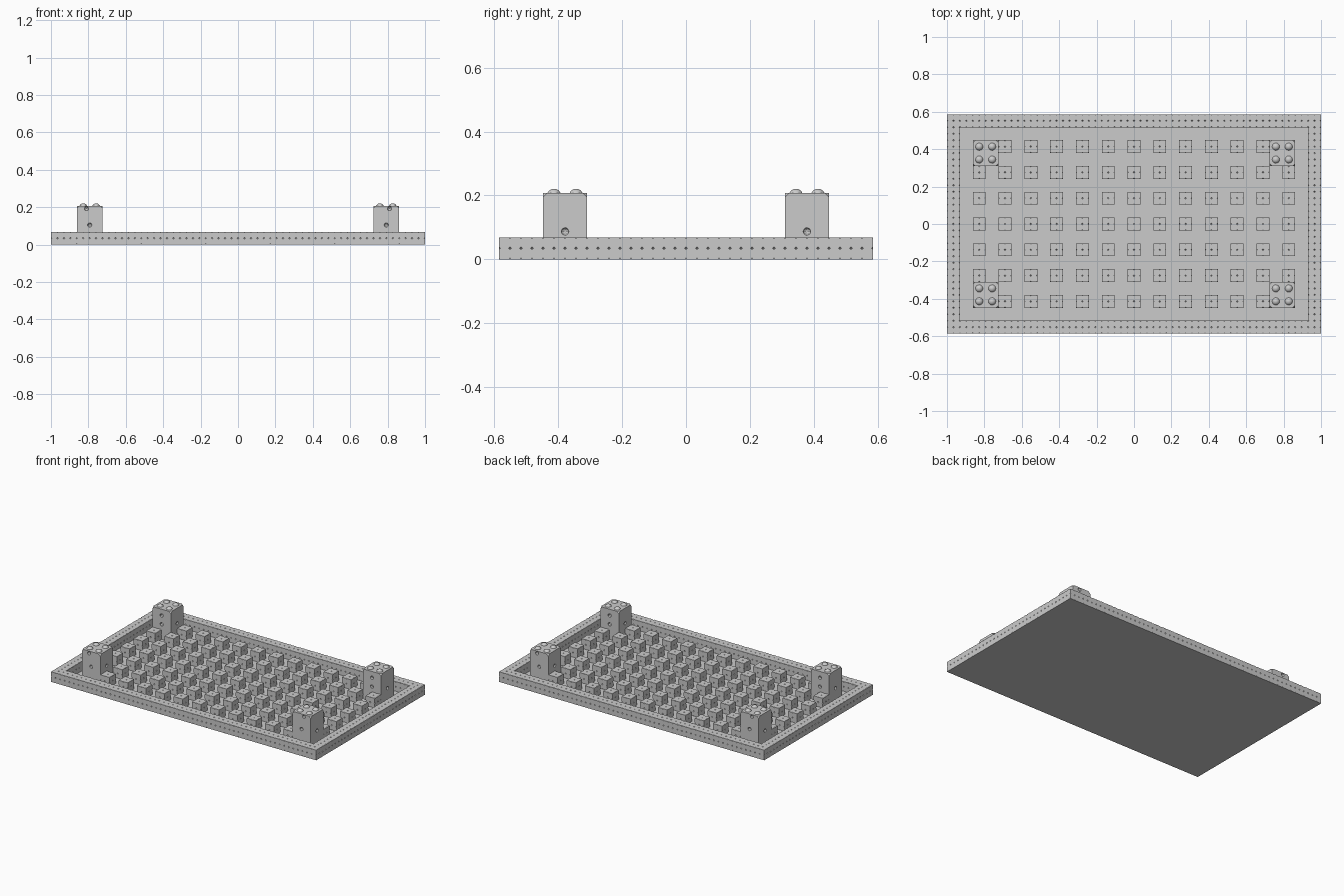
import bpy, bmesh
from mathutils import Matrix, Vector

if "Cube" in bpy.data.objects:
    bpy.data.objects.remove(bpy.data.objects["Cube"])

U = 2 / 58            # edge of one small block
NX, NY = 58, 34       # plate size in small blocks
HX, HY = 1.0, NY * U / 2


def finish(name, bm):
    bmesh.ops.recalc_face_normals(bm, faces=bm.faces)
    me = bpy.data.meshes.new(name)
    bm.to_mesh(me)
    bm.free()
    ob = bpy.data.objects.new(name, me)
    bpy.context.collection.objects.link(ob)
    return ob


def add_box(bm, lo, hi):
    lo, hi = Vector(lo), Vector(hi)
    m = Matrix.Translation((lo + hi) / 2) @ Matrix.Diagonal((*(hi - lo), 1))
    return bmesh.ops.create_cube(bm, size=1, matrix=m)["verts"]


def clip_corners(bm, verts, size):
    bmesh.ops.bevel(bm, geom=verts, offset=size, segments=1,
                    affect='VERTICES', profile=0.5)


def blocks(name, cells):
    bm = bmesh.new()
    for i, j in cells:
        for k in range(2):
            x, y, z = i * U - HX, j * U - HY, k * U
            add_box(bm, (x, y, z), (x + U, y + U, z + U))
    clip_corners(bm, bm.verts[:], 0.005)
    return finish(name, bm)


# thin floor slab
bm = bmesh.new()
add_box(bm, (-HX, -HY, 0), (HX, HY, 0.003))
finish("floor_slab", bm)

# rim wall, two blocks thick and two high
blocks("rim_wall", [(i, j) for i in range(NX) for j in range(NY)
                    if i < 2 or i >= NX - 2 or j < 2 or j >= NY - 2])

# grid of floor posts, 2 x 2 x 2 blocks each, leaving room for the towers
posts = []
for a in range(13):
    for b in range(7):
        if a in (0, 12) and b in (0, 6):
            continue
        i, j = 4 + 4 * a, 4 + 4 * b
        posts += [(i + p, j + q) for p in (0, 1) for q in (0, 1)]
blocks("floor_posts", posts)

# corner tower with clipped corners
CX, CY, R, H = 0.793, -0.379, 0.069, 0.208
bm = bmesh.new()
clip_corners(bm, add_box(bm, (CX - R, CY - R, 0), (CX + R, CY + R, H)), 0.014)
tower = finish("corner_tower", bm)

# round dents in the tower sides
bm = bmesh.new()
for p in [(CX, CY - R, 0.105), (CX + 0.017, CY - R, 0.193),
          (CX + R, CY, 0.087), (CX - R, CY, 0.105), (CX, CY + R, 0.105),
          (CX, CY + R, 0.165)]:
    bmesh.ops.create_icosphere(bm, subdivisions=2, radius=0.012,
                               matrix=Matrix.Translation(p))
cutter = finish("dent_cutter", bm)
cutter.hide_render = True
mod = tower.modifiers.new("dents", 'BOOLEAN')
mod.operation = 'DIFFERENCE'
mod.solver = 'EXACT'
mod.object = cutter
deps = bpy.context.evaluated_depsgraph_get()
tower_mesh = bpy.data.meshes.new_from_object(tower.evaluated_get(deps))
tower.modifiers.clear()
bpy.data.objects.remove(cutter)
bpy.data.objects.remove(tower)

# four studs on the tower top
bm = bmesh.new()
for sx in (-1, 1):
    for sy in (-1, 1):
        bmesh.ops.create_uvsphere(
            bm, u_segments=20, v_segments=12, radius=0.022,
            matrix=Matrix.Translation((CX + sx * R / 2, CY + sy * R / 2, 0.199)))
for f in bm.faces:
    f.smooth = True
studs = finish("tower_studs", bm)
stud_mesh = studs.data
bpy.data.objects.remove(studs)

# mirror tower and studs to all four corners
for sx, side in ((1, "right"), (-1, "left")):
    for sy, end in ((1, "front"), (-1, "back")):
        for part, src in (("tower", tower_mesh), ("tower_studs", stud_mesh)):
            me = src.copy()
            me.transform(Matrix.Diagonal((sx, sy, 1, 1)))
            if sx * sy < 0:
                me.flip_normals()
            ob = bpy.data.objects.new(f"{end}_{side}_{part}", me)
            bpy.context.collection.objects.link(ob)
